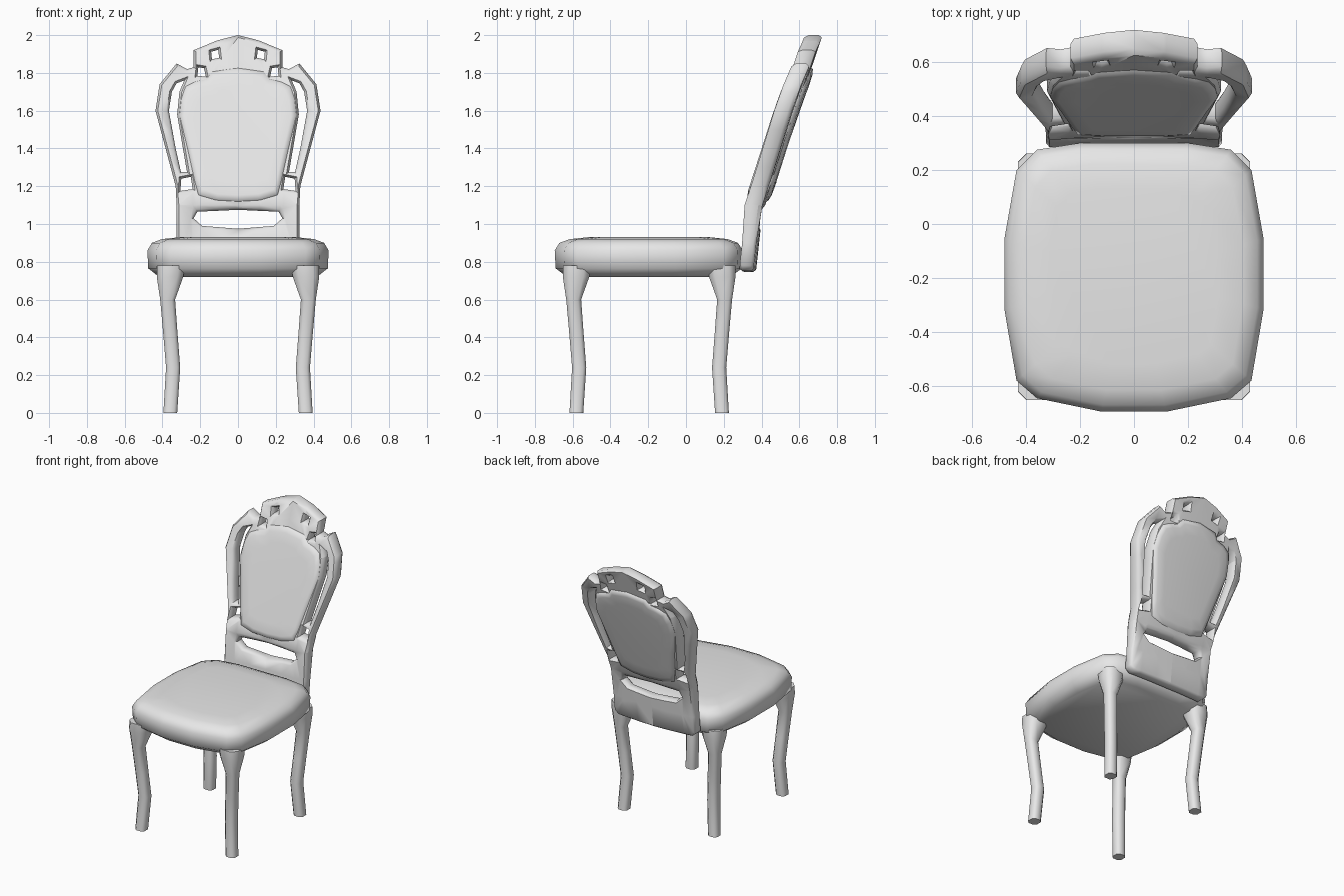
import bpy, bmesh
from mathutils import Vector

old = bpy.data.objects.get("Cube")
if old:
    bpy.data.objects.remove(old, do_unlink=True)

grey = bpy.data.materials.new("light_grey")
grey.use_nodes = True
colour = (0.8, 0.8, 0.8, 1)
grey.diffuse_color = colour
grey.node_tree.nodes["Principled BSDF"].inputs["Base Color"].default_value = colour


def finish(name, bm, angle=0.9):
    bmesh.ops.recalc_face_normals(bm, faces=bm.faces[:])
    mesh = bpy.data.meshes.new(name)
    bm.to_mesh(mesh)
    bm.free()
    mesh.materials.append(grey)
    ob = bpy.data.objects.new(name, mesh)
    bpy.context.collection.objects.link(ob)
    bpy.ops.object.select_all(action='DESELECT')
    ob.select_set(True)
    bpy.context.view_layer.objects.active = ob
    bpy.ops.object.shade_smooth_by_angle(angle=angle)
    return ob


def mirrored(half):
    """Close a right-hand half outline by reflecting it across x = 0."""
    return half + [(-x, v) for x, v in reversed(half) if x > 0.001]


def loft(name, rings, angle=0.9):
    """Skin a stack of equal-length rings and cap both ends."""
    bm = bmesh.new()
    loops = [[bm.verts.new(p) for p in ring] for ring in rings]
    n = len(loops[0])
    for a, b in zip(loops, loops[1:]):
        for i in range(n):
            j = (i + 1) % n
            bm.faces.new((a[i], a[j], b[j], b[i]))
    bm.faces.new(loops[0])
    bm.faces.new(loops[-1])
    return finish(name, bm, angle)


# Backrest lean: upright at the foot, then tilting backwards
def lean(x, z):
    if z < 1.1:
        y = 0.333 + (z - 0.75) * 0.11
    else:
        y = 0.372 + (z - 1.1) * 0.338
    return y - 0.15 * x * x


# Upholstered seat
MID_Y = -0.195
seat_outline = mirrored([(0.12, -0.5), (0.36, -0.45), (0.435, -0.385), (0.48, -0.12),
                         (0.48, 0.14), (0.435, 0.395), (0.36, 0.47), (0.2, 0.495)])
seat_layers = [(0.72, 0.87), (0.765, 0.99), (0.86, 1), (0.9, 0.95), (0.92, 0.84), (0.93, 0.65)]
loft("seat", [[(x * s, MID_Y + y * s, z) for x, y in seat_outline] for z, s in seat_layers], 1.1)

# Four curved legs: height, inner and outer face distance
leg_steps = [(0, 0.322, 0.395), (0.24, 0.306, 0.381), (0.42, 0.32, 0.396),
             (0.6, 0.333, 0.412), (0.72, 0.29, 0.43), (0.78, 0.28, 0.43)]
for sx, side in ((1, "left"), (-1, "right")):
    for sy, end in ((-1, "front"), (1, "back")):
        rings = []
        for z, a, b in leg_steps:
            m, r = (a + b) / 2, (b - a) / 2
            c = r * 0.55
            octagon = [(r, c), (c, r), (-c, r), (-r, c), (-r, -c), (-c, -r), (c, -r), (r, -c)]
            rings.append([(sx * (m + u), MID_Y + sy * (m + 0.027 + v), z) for u, v in octagon])
        loft(f"{end}_{side}_leg", rings)

# Pierced back frame: outer silhouette, then the openings
silhouette = mirrored([(0, 0.745), (0.29, 0.75), (0.325, 0.78), (0.325, 1.1), (0.33, 1.2),
                       (0.37, 1.35), (0.437, 1.6), (0.415, 1.74), (0.325, 1.85), (0.27, 1.82),
                       (0.235, 1.83), (0.235, 1.92), (0.11, 1.972), (0, 2.0)])
oval = mirrored([(0, 0.975), (0.19, 0.99), (0.235, 1.03), (0.215, 1.065), (0, 1.075)])
slot = [(0.27, 1.275), (0.302, 1.275), (0.33, 1.4), (0.366, 1.6), (0.35, 1.7),
        (0.325, 1.745), (0.285, 1.76), (0.31, 1.7), (0.322, 1.58), (0.295, 1.42)]
low_hole = [(0.24, 1.185), (0.305, 1.175), (0.3, 1.24), (0.25, 1.25)]
mid_hole = [(0.17, 1.78), (0.215, 1.785), (0.21, 1.83), (0.18, 1.825)]
top_hole = [(0.1, 1.88), (0.138, 1.872), (0.142, 1.912), (0.105, 1.922)]
loops = [silhouette, oval]
for hole in (slot, low_hole, mid_hole, top_hole):
    loops += [hole, [(-x, z) for x, z in hole]]

bm = bmesh.new()
for loop in loops:
    verts = [bm.verts.new((x, -0.027, z)) for x, z in loop]
    for i, v in enumerate(verts):
        bm.edges.new((v, verts[i - 1]))
bmesh.ops.triangle_fill(bm, use_beauty=True, edges=bm.edges[:], normal=(0, -1, 0))
ext = bmesh.ops.extrude_face_region(bm, geom=bm.faces[:])
for v in ext["geom"]:
    if isinstance(v, bmesh.types.BMVert):
        v.co.y = 0.027
bmesh.ops.recalc_face_normals(bm, faces=bm.faces[:])
# Softened rims on both faces
caps = [f for f in bm.faces if abs(f.normal.y) > 0.9]
bmesh.ops.inset_region(bm, faces=caps, thickness=0.012, depth=0.02, use_even_offset=True)
# Cuts that let the flat frame follow the lean
cuts = [((0, 0, z), (0, 0, 1)) for z in (0.9, 1.1, 1.3, 1.5, 1.7)]
cuts += [((x, 0, 0), (1, 0, 0)) for x in (-0.24, -0.12, 0, 0.12, 0.24)]
for co, no in cuts:
    bmesh.ops.bisect_plane(bm, geom=bm.verts[:] + bm.edges[:] + bm.faces[:],
                           plane_co=Vector(co), plane_no=Vector(no))
for v in bm.verts:
    slim = 0.8 if v.co.z < 1.1 else 1.0
    v.co.y = v.co.y * slim + lean(v.co.x, v.co.z)
finish("back_frame", bm)

# Padded back cushion, domed on both faces
pad = mirrored([(0, 1.11), (0.12, 1.117), (0.215, 1.145), (0.235, 1.22), (0.275, 1.4),
                (0.318, 1.58), (0.308, 1.67), (0.285, 1.735), (0.235, 1.76), (0.17, 1.775),
                (0.14, 1.815), (0, 1.835)])
PAD_Z = 1.47
pad_layers = [(-0.066, 0.7), (-0.064, 0.88), (-0.056, 0.96), (-0.03, 1),
              (0.03, 1), (0.056, 0.96), (0.064, 0.88), (0.066, 0.7)]
rings = []
for depth, s in pad_layers:
    ring = [(x * s, PAD_Z + (z - PAD_Z) * s) for x, z in pad]
    # The pad keeps a straight tilt all the way down
    rings.append([(x, lean(x, max(z, 1.1)) + depth, z) for x, z in ring])
loft("back_cushion", rings, 1.1)
